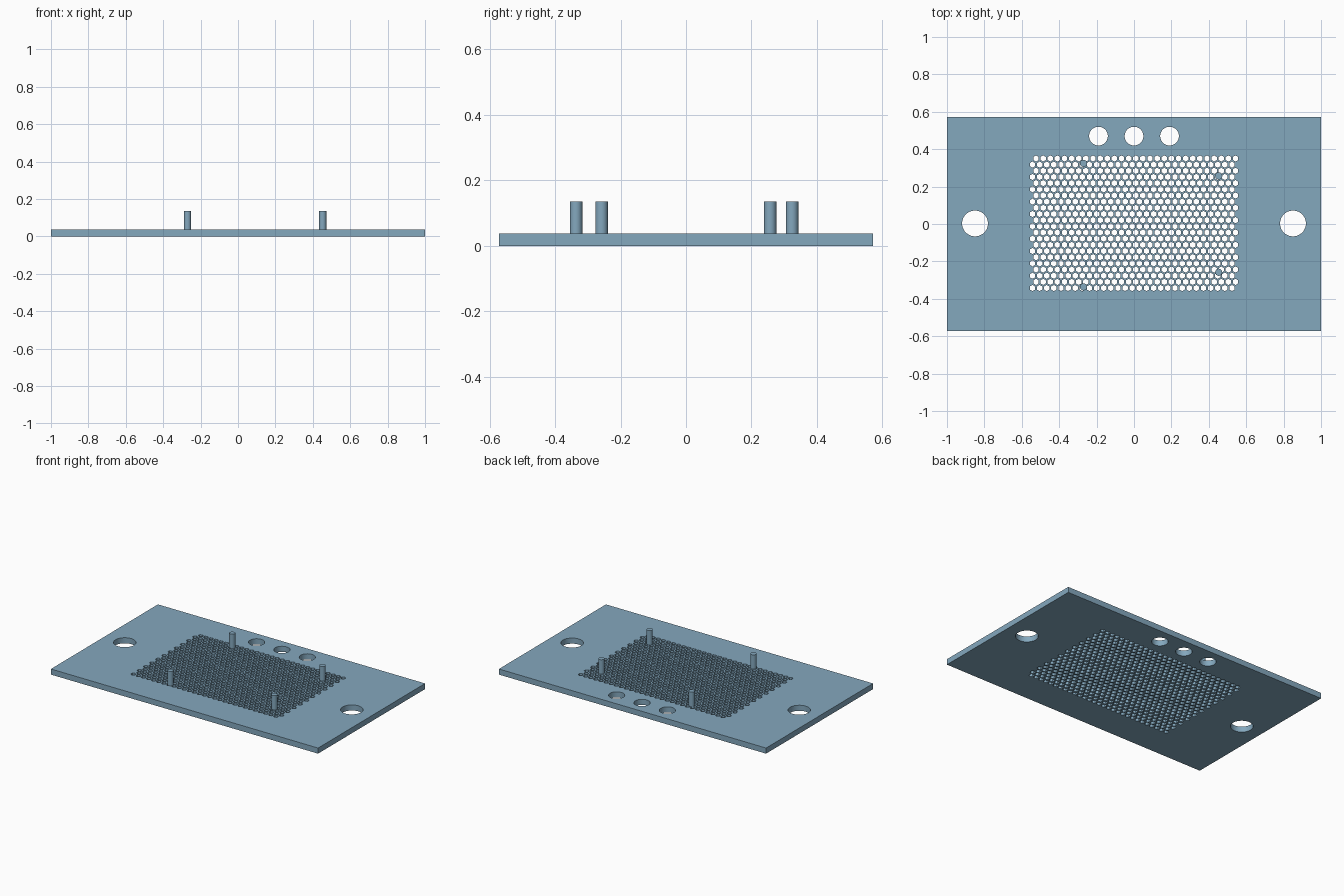
import bpy, bmesh, math

if "Cube" in bpy.data.objects:
    bpy.data.objects.remove(bpy.data.objects["Cube"])

MM = 2 / 105                 # design unit: the plate is 105 units long
W, D, T = 1.0, 0.572, 0.038  # half width, half depth, thickness
PITCH, HEX_R = 2 * MM, 1.5 * MM / math.sqrt(3)
COLS, ROWS = 29, 22

blue = bpy.data.materials.new("steel blue")
blue.diffuse_color = (0.231, 0.392, 0.515, 1)
blue.use_nodes = True
blue.node_tree.nodes["Principled BSDF"].inputs["Base Color"].default_value = blue.diffuse_color


def ring(cx, cy, r, n, start=0.0):
    return [(cx + r * math.cos(start + 2 * math.pi * i / n),
             cy + r * math.sin(start + 2 * math.pi * i / n)) for i in range(n)]


# Plate outline, then every opening as an inner loop
loops = [[(-W, -D), (W, -D), (W, D), (-W, D)]]
for x in (-0.85, 0.85):                       # mounting holes
    loops.append(ring(x, 0.003, 0.069, 48))
for x in (-0.19, 0, 0.19):                    # cable holes
    loops.append(ring(x, 0.47, 0.05, 48))
for row in range(ROWS):                       # honeycomb grille
    y = (row - (ROWS - 1) / 2) * PITCH * math.sqrt(3) / 2 + 0.004
    shift = 0.25 if row % 2 else -0.25
    for col in range(COLS):
        x = (col - (COLS - 1) / 2 + shift) * PITCH
        loops.append(ring(x, y, HEX_R, 6, math.pi / 6))

curve = bpy.data.curves.new("plate", 'CURVE')
curve.dimensions = '2D'
curve.fill_mode = 'BOTH'
curve.extrude = T / 2
for pts in loops:
    s = curve.splines.new('POLY')
    s.points.add(len(pts) - 1)
    for p, (x, y) in zip(s.points, pts):
        p.co = (x, y, 0, 1)
    s.use_cyclic_u = True
plate = bpy.data.objects.new("perforated_plate", curve)
plate.location.z = T / 2
bpy.context.collection.objects.link(plate)
bpy.context.view_layer.objects.active = plate
plate.select_set(True)
bpy.ops.object.convert(target='MESH')
plate = bpy.context.object
bm = bmesh.new()
bm.from_mesh(plate.data)
bmesh.ops.remove_doubles(bm, verts=bm.verts, dist=1e-5)
bmesh.ops.recalc_face_normals(bm, faces=bm.faces)
bm.to_mesh(plate.data)
bm.free()
plate.data.materials.clear()
plate.data.materials.append(blue)
bpy.ops.object.shade_smooth_by_angle(angle=math.radians(30))

# Locating pins
for i, (x, y) in enumerate([(-0.27, 0.324), (-0.27, -0.336),
                            (0.453, 0.257), (0.453, -0.258)]):
    bpy.ops.mesh.primitive_cylinder_add(vertices=32, radius=0.019, depth=0.135 - T,
                                        location=(x, y, (0.135 + T) / 2))
    pin = bpy.context.object
    pin.name = f"pin_{i + 1}"
    pin.data.materials.append(blue)
    bpy.ops.object.shade_smooth_by_angle(angle=math.radians(30))
